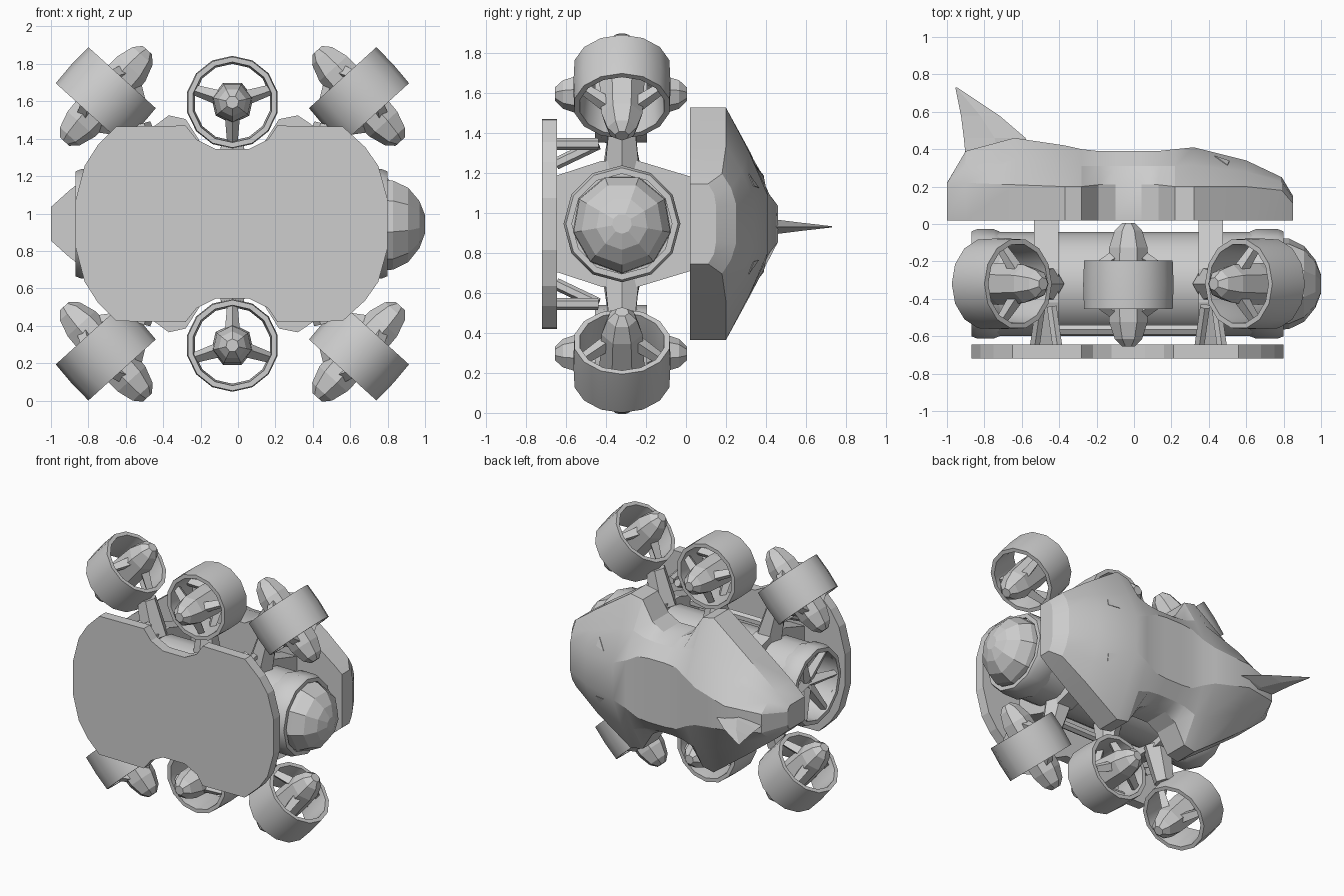
import bpy, bmesh, math
from mathutils import Vector, Matrix
from mathutils.bvhtree import BVHTree

if "Cube" in bpy.data.objects:
    bpy.data.objects.remove(bpy.data.objects["Cube"])

grey = bpy.data.materials.new("light_grey")
grey.use_nodes = True
grey.diffuse_color = (0.61, 0.61, 0.61, 1)
grey.node_tree.nodes["Principled BSDF"].inputs["Base Color"].default_value = (0.61, 0.61, 0.61, 1)

CX, CY, CZ = -0.03, -0.32, 0.945      # middle of the pressure hull


def finish(bm, name, smooth=None):
    bmesh.ops.remove_doubles(bm, verts=bm.verts, dist=0.0005)
    bmesh.ops.recalc_face_normals(bm, faces=bm.faces)
    mesh = bpy.data.meshes.new(name)
    bm.to_mesh(mesh)
    bm.free()
    mesh.materials.append(grey)
    obj = bpy.data.objects.new(name, mesh)
    bpy.context.collection.objects.link(obj)
    if smooth:
        bpy.ops.object.select_all(action='DESELECT')
        obj.select_set(True)
        bpy.context.view_layer.objects.active = obj
        bpy.ops.object.shade_smooth_by_angle(angle=math.radians(smooth))


def loft(bm, rings, loop=False):
    """Skin closed rings of points, capping the ends unless looped."""
    rows = [[bm.verts.new(p) for p in ring] for ring in rings]
    pairs = list(zip(rows, rows[1:])) + ([(rows[-1], rows[0])] if loop else [])
    for a, b in pairs:
        for i in range(len(a)):
            j = (i + 1) % len(a)
            bm.faces.new((a[i], a[j], b[j], b[i]))
    if not loop:
        bm.faces.new(rows[0])
        bm.faces.new(rows[-1])


def lathe(name, profile, matrix, sides, loop=False, smooth=None):
    """Turn (height, radius) points about the local Z axis."""
    bm = bmesh.new()
    rings = [[matrix @ Vector((r * math.cos(t), r * math.sin(t), h))
              for t in (math.tau * i / sides for i in range(sides))] for h, r in profile]
    loft(bm, rings, loop)
    finish(bm, name, smooth)


def bars(name, segments, sides=6):
    """Tapered struts, each given as start, end, start radius, end radius."""
    bm = bmesh.new()
    for a, b, r1, r2 in segments:
        a, b = Vector(a), Vector(b)
        d = b - a
        m = Matrix.Translation((a + b) / 2) @ d.to_track_quat('Z', 'Y').to_matrix().to_4x4()
        bmesh.ops.create_cone(bm, cap_ends=True, segments=sides, radius1=r1, radius2=r2,
                              depth=d.length, matrix=m)
    finish(bm, name)


def mirrored(half):
    return half + [(a, -z) for a, z in reversed(half)]


# Pressure hull with an open tail end and a faceted nose dome
along_x = Matrix.Translation((0, CY, CZ)) @ Matrix.Rotation(math.pi / 2, 4, 'Y')
lathe("hull_tube", [(-0.7, 0.02), (-0.7, 0.24), (-0.84, 0.25), (-0.84, 0.278),
                    (0.78, 0.278), (0.78, 0.02)], along_x, 16, smooth=35)
for name, x1, x2 in (("tail_collar", -0.87, -0.72), ("nose_collar", 0.62, 0.8)):
    lathe(name, [(x1, 0.25), (x1, 0.28), (x1 + 0.03, 0.292), (x2 - 0.03, 0.292),
                 (x2, 0.28), (x2, 0.25)], along_x, 12, loop=True, smooth=35)
lathe("nose_dome", [(0.76, 0.25), (0.83, 0.245), (0.91, 0.205), (0.97, 0.13), (1.0, 0.05)],
      along_x, 9)
bars("tail_spokes", [((-0.76, CY, CZ),
                      (-0.84, CY + 0.25 * math.cos(t), CZ + 0.25 * math.sin(t)), 0.05, 0.025)
                     for t in (math.tau * i / 6 for i in range(6))], 4)

# Flat base plate with scalloped notches for the middle thrusters
outline = mirrored([(-0.87, 0.12), (-0.82, 0.31), (-0.75, 0.42), (-0.65, 0.52), (-0.28, 0.525),
                    (-0.22, 0.45), (-0.12, 0.4), (0.06, 0.4), (0.16, 0.45), (0.21, 0.525),
                    (0.56, 0.52), (0.68, 0.41), (0.75, 0.31), (0.8, 0.13)])
bm = bmesh.new()
loft(bm, [[(x, y, CZ + z) for x, z in outline] for y in (-0.72, -0.645)])
finish(bm, "base_plate")

# Buoyancy shell: x, wall half width, wall height, slope half width, ridge half width, ridge height
sections = [(-1.0, 0.09, 0.19, 0.07, 0.05, 0.22), (-0.9, 0.18, 0.22, 0.13, 0.07, 0.39),
            (-0.64, 0.38, 0.21, 0.24, 0.09, 0.46), (-0.37, 0.58, 0.2, 0.36, 0.14, 0.42),
            (-0.28, 0.56, 0.2, 0.37, 0.18, 0.4), (-0.19, 0.42, 0.21, 0.34, 0.23, 0.39),
            (-0.1, 0.37, 0.21, 0.33, 0.24, 0.39), (0.04, 0.37, 0.21, 0.33, 0.24, 0.39),
            (0.13, 0.42, 0.21, 0.34, 0.23, 0.39), (0.22, 0.56, 0.2, 0.37, 0.18, 0.4),
            (0.32, 0.58, 0.2, 0.36, 0.14, 0.41), (0.6, 0.39, 0.2, 0.26, 0.12, 0.34),
            (0.79, 0.25, 0.18, 0.18, 0.1, 0.25), (0.85, 0.2, 0.11, 0.15, 0.09, 0.15)]
bm = bmesh.new()
loft(bm, [[(x, y, CZ + z) for y, z in
           mirrored([(0.02, w), (yw, w), ((yw + yr) / 2 + 0.01, m), (yr, r)])]
          for x, w, yw, m, r, yr in sections])
surface = BVHTree.FromBMesh(bm)
finish(bm, "buoyancy_shell", 24)

# Small triangular vents lying on the shell
for s, side in ((1, "upper"), (-1, "lower")):
    hits = [surface.ray_cast(Vector((x, 1, CZ + s * z)), Vector((0, -1, 0)))[0]
            for x, z in ((0.43, 0.18), (0.51, 0.19), (0.5, 0.25))]
    bm = bmesh.new()
    loft(bm, [[p + Vector((0, d, 0)) for p in hits] for d in (-0.004, 0.004)])
    finish(bm, side + "_vent")

# Tail fin: height, rear edge, front edge, half thickness
bm = bmesh.new()
loft(bm, [[(back, y, CZ - 0.015), ((back + front) / 2, y, CZ - 0.015 - t),
           (front, y, CZ - 0.015), ((back + front) / 2, y, CZ - 0.015 + t)]
          for y, back, front, t in ((0.36, -0.9, -0.56, 0.045), (0.46, -0.91, -0.58, 0.035),
                                    (0.58, -0.925, -0.72, 0.02), (0.73, -0.955, -0.945, 0.003))])
finish(bm, "tail_fin")

# Saddles that clamp the hull between plate and shell, with braces to the plate
saddle = mirrored([(-0.65, 0.24), (-0.42, 0.315), (-0.24, 0.315), (0.025, 0.235)])
for name, x in (("tail", -0.47), ("nose", 0.41)):
    bm = bmesh.new()
    loft(bm, [[(x + d, y, CZ + z) for y, z in saddle] for d in (-0.065, 0.065)])
    finish(bm, name + "_saddle")
    bars(name + "_braces", [((x + d, CY - 0.12, CZ + s * 0.4), (x + 2 * d, -0.65, CZ + s * z), 0.03, 0.03)
                            for s in (-1, 1) for d, z in ((-0.03, 0.3), (0.03, 0.4))])
bars("plate_rails", [((-0.47, -0.565, CZ + z), (0.41, -0.565, CZ + z), 0.03, 0.03)
                     for z in (-0.22, 0.22)])


def thruster(name, centre, axis, inward, mount):
    """Ducted thruster; spokes and neck point inward to the hull."""
    z, x = Vector(axis).normalized(), Vector(inward).normalized()
    m = Matrix((x, z.cross(x), z)).transposed().to_4x4()
    m.translation = centre
    lathe(name + "_duct", [(-0.13, 0.215), (-0.13, 0.243), (0, 0.248), (0.13, 0.243),
                           (0.13, 0.215), (0, 0.205)], m, 14, loop=True, smooth=35)
    lathe(name + "_hub", [(-0.33, 0.035), (-0.29, 0.075), (-0.2, 0.105), (0, 0.115),
                          (0.2, 0.105), (0.29, 0.075), (0.33, 0.035)], m, 7)
    spokes = []
    for t in (0, math.radians(108), math.radians(-108)):
        out = Vector((math.cos(t), math.sin(t), 0))
        for h in (-1, 1):
            spokes.append((m @ (out * 0.08 + Vector((0, 0, h * 0.14))),
                           m @ (out * 0.22 + Vector((0, 0, h * 0.06))), 0.04, 0.028))
    bars(name + "_spokes", spokes, 4)
    bars(name + "_neck", [(m @ Vector((0.23, 0, 0)), mount, 0.07, 0.1)])


# Six thrusters: two in the middle, four at the corners
for sz, level in ((1, "upper"), (-1, "lower")):
    thruster(level + "_middle_thruster", (CX, -0.325, CZ + sz * 0.65), (0, 1, 0),
             (0, 0, -sz), (CX, CY, CZ + sz * 0.25))
    for sx, side in ((1, "nose"), (-1, "tail")):
        thruster(level + "_" + side + "_thruster", (CX + sx * 0.677, CY, CZ + sz * 0.685),
                 (sx * 0.67, 0, -sz * 0.74), (-sx * 0.74, 0, -sz * 0.67),
                 (CX + sx * 0.44, CY, CZ + sz * 0.27))
